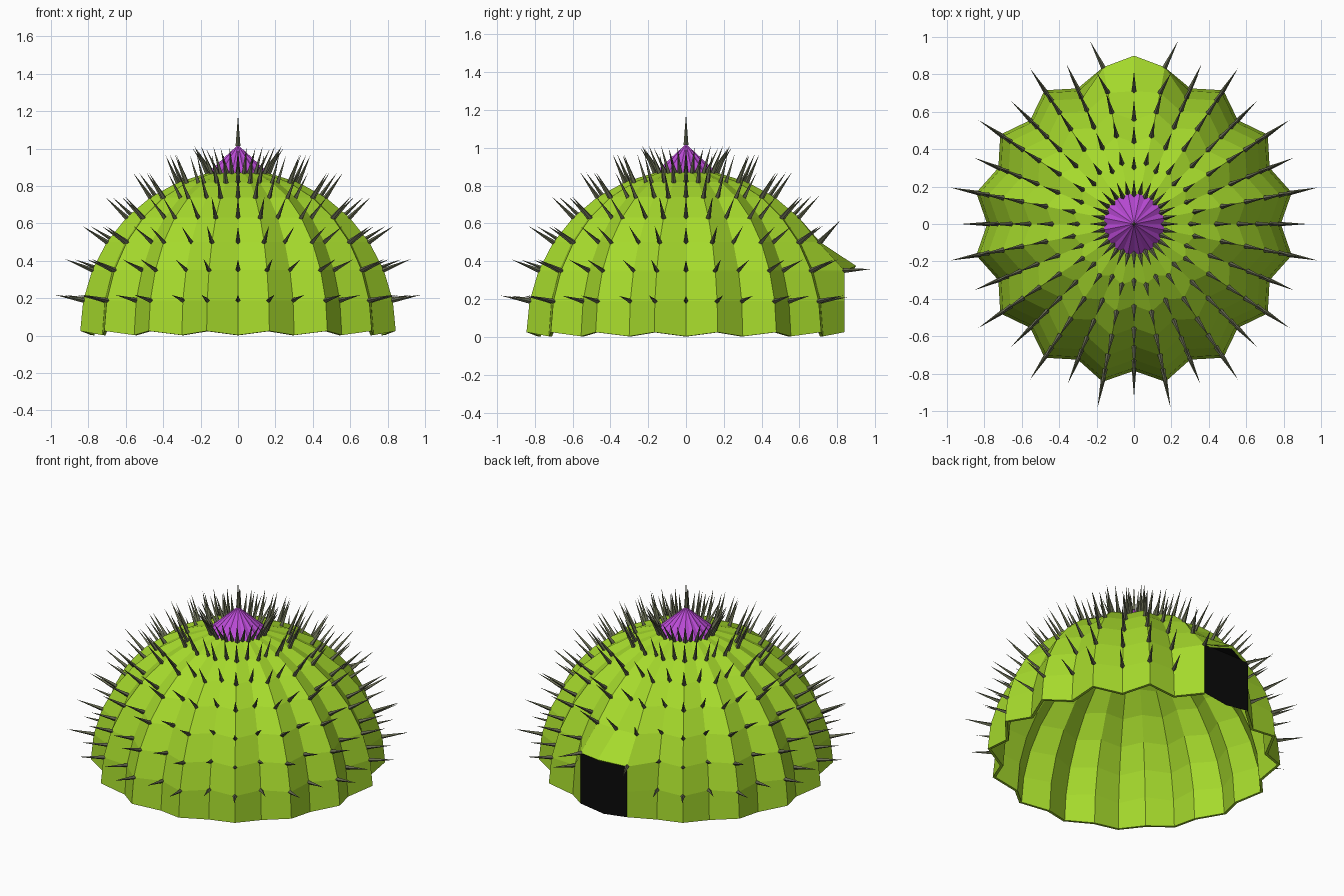
import bpy, bmesh
from math import pi, sin, cos
from mathutils import Vector

if "Cube" in bpy.data.objects:
    bpy.data.objects.remove(bpy.data.objects["Cube"])

SEG, RINGS = 32, 8
RIDGE, VALLEY, HEIGHT = 0.86, 0.785, 0.865


def material(name, rgb):
    m = bpy.data.materials.new(name)
    m.diffuse_color = (*rgb, 1)
    m.use_nodes = True
    m.node_tree.nodes["Principled BSDF"].inputs["Base Color"].default_value = m.diffuse_color
    return m


GREEN = material("cactus_green", (0.38, 0.70, 0.025))
PURPLE = material("flower_purple", (0.50, 0.07, 0.68))
DARK = material("spine_dark", (0.13, 0.14, 0.08))
BLACK = material("door_black", (0.003, 0.003, 0.003))


def finish(bm, name, mat):
    me = bpy.data.meshes.new(name)
    bm.to_mesh(me)
    bm.free()
    me.materials.append(mat)
    ob = bpy.data.objects.new(name, me)
    bpy.context.collection.objects.link(ob)
    return ob


def dome_point(ring, k):
    """Point on the ribbed dome: odd columns are ridges, even are valleys."""
    k %= SEG
    ridge = k % 2
    el, az = ring * pi / 16, k * 2 * pi / SEG
    r = (RIDGE if ridge else VALLEY) * cos(el)
    z = 0.02 + HEIGHT * sin(el)
    if ring == 0:
        z = 0.025 if ridge else 0.003
    p = Vector((r * cos(az), r * sin(az), z))
    # doorway sides and the hood pulled out above it
    if k in (7, 9) and ring <= 2:
        p.x, p.y = (0.165 if k == 7 else -0.165), 0.838
    if k == 8 and ring == 2:
        p.y, p.z = 0.90, 0.375
    if k == 8 and ring == 3:
        p.y = 0.71
    return p


# ribbed dome with doorway and raised flower at the pole
bm = bmesh.new()
grid = [[bm.verts.new(dome_point(i, k)) for k in range(SEG)] for i in range(RINGS)]
pole = bm.verts.new((0, 0, 1.02))
for i in range(RINGS - 1):
    for k in range(SEG):
        if i < 2 and k in (7, 8):
            continue
        n = (k + 1) % SEG
        bm.faces.new((grid[i][k], grid[i][n], grid[i + 1][n], grid[i + 1][k]))
for k in range(SEG):
    f = bm.faces.new((grid[-1][k], grid[-1][(k + 1) % SEG], pole))
    f.material_index = 1
bm.normal_update()

# spine roots and directions follow the surface normals
spines = [(pole.co.copy(), Vector((0, 0, 1)))]
for i in range(1, RINGS):
    for k in range(SEG):
        if (i == 1 and k in (7, 8, 9)) or (i == 2 and k == 8):
            continue
        v = grid[i][k]
        d = v.normal.copy()
        if i == 2 and k in (7, 9):
            d = Vector((0.45 if k == 7 else -0.45, 0.9, 0.05)).normalized()
        spines.append((v.co.copy(), d))
bmesh.ops.delete(bm, geom=[v for v in bm.verts if not v.link_faces], context='VERTS')
dome = finish(bm, "ribbed_dome", GREEN)
dome.data.materials.append(PURPLE)
mod = dome.modifiers.new("wall", 'SOLIDIFY')
mod.thickness, mod.offset = 0.018, -1

# spines
bm = bmesh.new()
for root, d in spines:
    rot = d.to_track_quat('Z', 'Y')
    ring = [bm.verts.new(root + rot @ Vector((0.013 * cos(a * pi / 2), 0.013 * sin(a * pi / 2), -0.005)))
            for a in range(4)]
    tip = bm.verts.new(root + d * 0.16)
    for a in range(4):
        bm.faces.new((ring[a], ring[(a + 1) % 4], tip))
    bm.faces.new(ring[::-1])
finish(bm, "spines", DARK)

# black door panel and underside of the hood
bm = bmesh.new()
left, right = (dome_point(2, k) for k in (9, 7))
bl, br = (dome_point(0, k) for k in (9, 7))
tl, tr, vbl, vbr, vbm, tip = (bm.verts.new(p) for p in (
    left, right, bl, br, Vector((0, 0.838, 0.003)), dome_point(2, 8) - Vector((0, 0.004, 0.006))))
bm.faces.new((tr, tl, vbl, vbm, vbr))
bm.faces.new((tl, tr, tip))
finish(bm, "door", BLACK)
